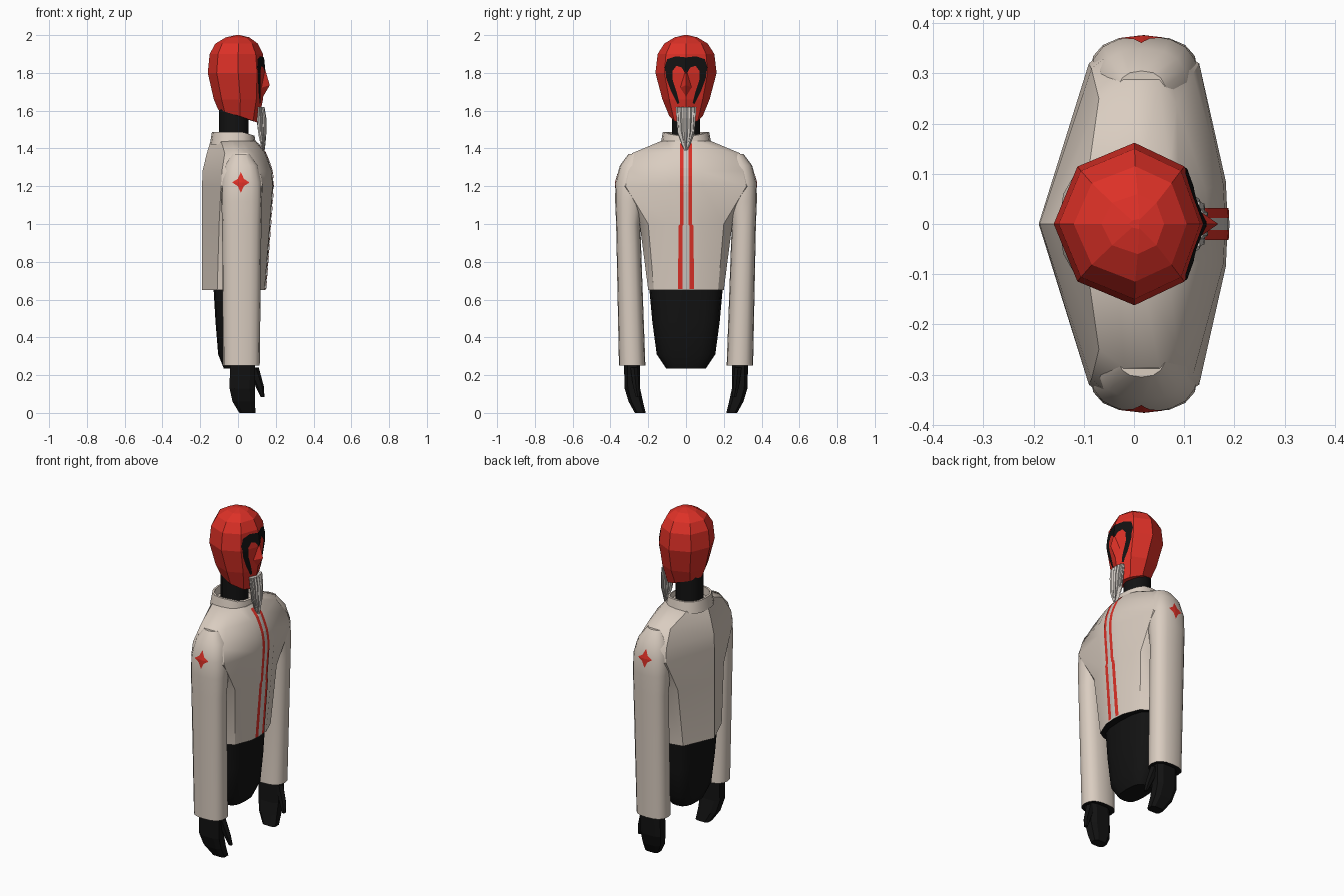
import bpy, bmesh, math
from mathutils import Vector
from mathutils.bvhtree import BVHTree

if "Cube" in bpy.data.objects:
    bpy.data.objects.remove(bpy.data.objects["Cube"])


def material(name, r, g, b):
    m = bpy.data.materials.new(name)
    m.diffuse_color = (r, g, b, 1)
    m.use_nodes = True
    m.node_tree.nodes["Principled BSDF"].inputs["Base Color"].default_value = m.diffuse_color
    return m


CLOTH = material("cream cloth", 0.70, 0.61, 0.53)
RED = material("red", 0.72, 0.03, 0.02)
BLACK = material("black", 0.006, 0.006, 0.006)
GREY = material("light grey", 0.60, 0.56, 0.52)


def finish(name, bm, mats, smooth=None):
    me = bpy.data.meshes.new(name)
    bm.to_mesh(me)
    bm.free()
    for m in mats:
        me.materials.append(m)
    ob = bpy.data.objects.new(name, me)
    bpy.context.collection.objects.link(ob)
    if smooth:
        bpy.ops.object.select_all(action='DESELECT')
        ob.select_set(True)
        bpy.context.view_layer.objects.active = ob
        bpy.ops.object.shade_smooth_by_angle(angle=math.radians(smooth))
    return ob


def loft(name, stacks, mats, smooth=None):
    """Skin each stack of rings, cap both ends; the first cap takes the last material."""
    bm = bmesh.new()
    for rings in stacks:
        vs = [[bm.verts.new(p) for p in r] for r in rings]
        n = len(vs[0])
        for a, b in zip(vs, vs[1:]):
            for i in range(n):
                j = (i + 1) % n
                bm.faces.new((a[i], a[j], b[j], b[i]))
        bm.faces.new(vs[0][::-1]).material_index = len(mats) - 1
        bm.faces.new(vs[-1])
    bmesh.ops.recalc_face_normals(bm, faces=bm.faces)
    return finish(name, bm, mats, smooth)


def oval(z, cx, rx, cy, ry, n=12, square=1.0, start=0.0):
    """Ring at height z; square < 1 makes it boxier."""
    def p(t):
        return math.copysign(abs(t) ** square, t)
    ang = [start + 2 * math.pi * i / n for i in range(n)]
    return [(cx + rx * p(math.cos(a)), cy + ry * p(math.sin(a)), z) for a in ang]


def half(z, pts):
    """Mirror a half section (back to front) across y = 0."""
    return [(x, y, z) for x, y in pts] + [(x, -y, z) for x, y in pts[-2:0:-1]]


def pair(specs, **kw):
    """The same stack of ovals on both sides of the body."""
    return [[oval(z, cx, rx, s * cy, ry, **kw) for z, cx, rx, cy, ry in specs]
            for s in (1, -1)]


# Jacket body
torso = loft("jacket_body", [[
    half(0.65, [(-.19, 0), (-.11, .185), (-.04, .20), (.05, .20), (.10, .17), (.14, .07), (.145, 0)]),
    half(1.00, [(-.19, 0), (-.10, .22), (-.03, .245), (.06, .245), (.12, .20), (.168, .08), (.172, 0)]),
    half(1.20, [(-.19, 0), (-.09, .32), (-.04, .36), (.07, .36), (.13, .32), (.183, .085), (.187, 0)]),
    half(1.28, [(-.188, 0), (-.085, .31), (-.04, .345), (.06, .345), (.118, .30), (.178, .08), (.182, 0)]),
    half(1.375, [(-.165, 0), (-.07, .25), (-.02, .285), (.05, .285), (.085, .24), (.142, .07), (.148, 0)]),
    half(1.44, [(-.145, 0), (-.09, .11), (-.03, .13), (.02, .13), (.07, .10), (.09, .05), (.095, 0)]),
]], [CLOTH, BLACK], 32)

# Sleeves
sleeves = loft("sleeves", pair([
    (0.25, .018, .097, .285, .070), (1.0, .020, .104, .306, .064),
    (1.12, .020, .108, .300, .075), (1.22, .020, .108, .288, .086),
    (1.31, .018, .090, .265, .085), (1.37, .015, .050, .250, .055)],
    n=16, square=.8), [CLOTH, BLACK], 40)


# Collar, dipping at the front
def collar_ring(z, s):
    ring = oval(z, -.025, .115 * s, 0, .125 * s, 16, .85)
    return [(x, y, h - .3 * max(0, x - .02)) for x, y, h in ring]


loft("collar", [[collar_ring(1.42, 1.08), collar_ring(1.488, .98),
                 collar_ring(1.488, .88), collar_ring(1.44, .88)]], [CLOTH], 40)

# Lower body
loft("lower_body", [[oval(z, cx, rx, 0, ry, 16, .7) for z, cx, rx, ry in (
    (.235, -.01, .065, .105), (.31, -.01, .095, .155), (.48, -.012, .107, .178),
    (.70, -.015, .117, .198))]], [BLACK], 35)

# Hands and thumbs
loft("hands", pair([(0, .05, .045, .242, .030), (.06, .030, .062, .266, .040),
                    (.13, .022, .070, .284, .043), (.28, .025, .070, .286, .045)],
                   n=8, square=.6, start=math.pi / 8), [BLACK])
loft("thumbs", pair([(.085, .130, .010, .255, .012), (.14, .115, .022, .265, .018),
                     (.24, .080, .030, .275, .022)], n=6), [BLACK])

# Neck
loft("neck", [[oval(1.42, -.022, .078, 0, .075), oval(1.68, -.022, .078, 0, .075)]],
     [BLACK], 40)

# Head: faceted hood with a slanted lower edge
head_rings = []
for z, back, front, w in ((1.57, -.105, .108, .088), (1.66, -.128, .132, .125),
                          (1.80, -.16, .142, .162), (1.90, -.15, .132, .150),
                          (1.955, -.12, .105, .115), (1.988, -.065, .06, .06),
                          (2.0, -.01, .01, .01)):
    c = [math.pi * i / 4 for i in range(8)]
    mid = (front + back) / 2 + .01
    head_rings.append([(mid + math.cos(a) * ((front - mid) if math.cos(a) > 0 else (mid - back)),
                        w * math.sin(a),
                        z - (.035 * math.cos(a) if z < 1.6 else 0)) for a in c])
head = loft("head", [head_rings], [RED])

# Nose
bm = bmesh.new()
tip = bm.verts.new((.168, 0, 1.735))
base = [bm.verts.new(p) for p in ((.135, 0, 1.85), (.118, .035, 1.72),
                                  (.125, 0, 1.66), (.118, -.035, 1.72))]
for i in range(4):
    bm.faces.new((tip, base[i], base[(i + 1) % 4]))
bm.faces.new(base[::-1])
bmesh.ops.recalc_face_normals(bm, faces=bm.faces)
finish("nose", bm, [RED])

# Beard: ridged, tapering to a point
def beard_ring(z, cx, rx, ry):
    ring = oval(z, cx, rx, 0, ry, 28)
    return [(cx + (x - cx) * (1 - .3 * (i % 2)), y * (1 - .1 * (i % 2)),
             z + .012 * math.sin(i * 2.3) * (z < 1.5)) for i, (x, y, _) in enumerate(ring)]


loft("beard", [[beard_ring(1.395, .135, .006, .006), beard_ring(1.43, .132, .014, .025),
                beard_ring(1.48, .128, .022, .045), beard_ring(1.56, .124, .026, .052),
                beard_ring(1.62, .118, .022, .056)]], [GREY])

# Thin painted details projected onto the surfaces beneath
def tree(ob):
    return BVHTree.FromPolygons([v.co for v in ob.data.vertices],
                                [p.vertices for p in ob.data.polygons])


def decal(name, strips, axis, targets, mat, along=6, across=4, lift=.004):
    """Each strip is (edge, edge) of equal length, in (y, z) for axis x or (x, z) for axis y."""
    trees = [tree(t) for t in targets]
    axis = Vector(axis)
    bm = bmesh.new()

    def drop(u, z):
        o = Vector((0, u, z) if axis.x else (u, 0, z)) + axis * 2
        hits = [h for h in (t.ray_cast(o, -axis) for t in trees) if h[0]]
        return bm.verts.new(min(hits, key=lambda h: h[3])[0] + axis * lift)

    for a, b in strips:
        rows = []
        for i in range((len(a) - 1) * along + 1):
            k = min(i // along, len(a) - 2)
            f = i / along - k
            p = Vector(a[k]).lerp(Vector(a[k + 1]), f)
            q = Vector(b[k]).lerp(Vector(b[k + 1]), f)
            rows.append([drop(*p.lerp(q, j / across)) for j in range(across + 1)])
        for r, s in zip(rows, rows[1:]):
            for j in range(across):
                bm.faces.new((r[j], r[j + 1], s[j + 1], s[j]))
    bmesh.ops.remove_doubles(bm, verts=bm.verts, dist=1e-5)
    bm.normal_update()
    for f in bm.faces:
        if f.normal.dot(axis) < 0:
            f.normal_flip()
    return finish(name, bm, [mat])


def flip(pts):
    return [(-u, z) for u, z in pts]


# Face marking
outer = [(.045, 1.635), (.078, 1.70), (.104, 1.77), (.113, 1.83), (.10, 1.872), (.055, 1.888), (0, 1.882)]
inner = [(.035, 1.64), (.05, 1.70), (.07, 1.76), (.072, 1.81), (.05, 1.838), (.022, 1.828), (0, 1.79)]
decal("face_marking", [(outer, inner), (flip(outer), flip(inner))], (1, 0, 0), [head], BLACK)

# Front stripes and the placket between them
edge_out = [(.032, 1.425), (.032, 1.0), (.04, .99), (.042, .655)]
edge_in = [(.012, 1.425), (.012, 1.0), (.018, .99), (.018, .655)]
decal("front_stripes", [(edge_out, edge_in), (flip(edge_out), flip(edge_in))],
      (1, 0, 0), [torso], RED, along=10, across=2)
decal("placket", [(edge_in, flip(edge_in))], (1, 0, 0), [torso], GREY, along=10, across=2)

# Star patch on each sleeve
star = []
for i in range(9):
    r = 1 if i % 2 == 0 else .5
    a = i * math.pi / 4
    star.append((.015 + .046 * r * math.cos(a), 1.22 + .055 * r * math.sin(a)))
for side, s in (("left", 1), ("right", -1)):
    decal(side + "_sleeve_patch", [(star, [(.015, 1.22)] * 9)], (0, s, 0),
          [torso, sleeves], RED, along=3, across=4, lift=.002)
